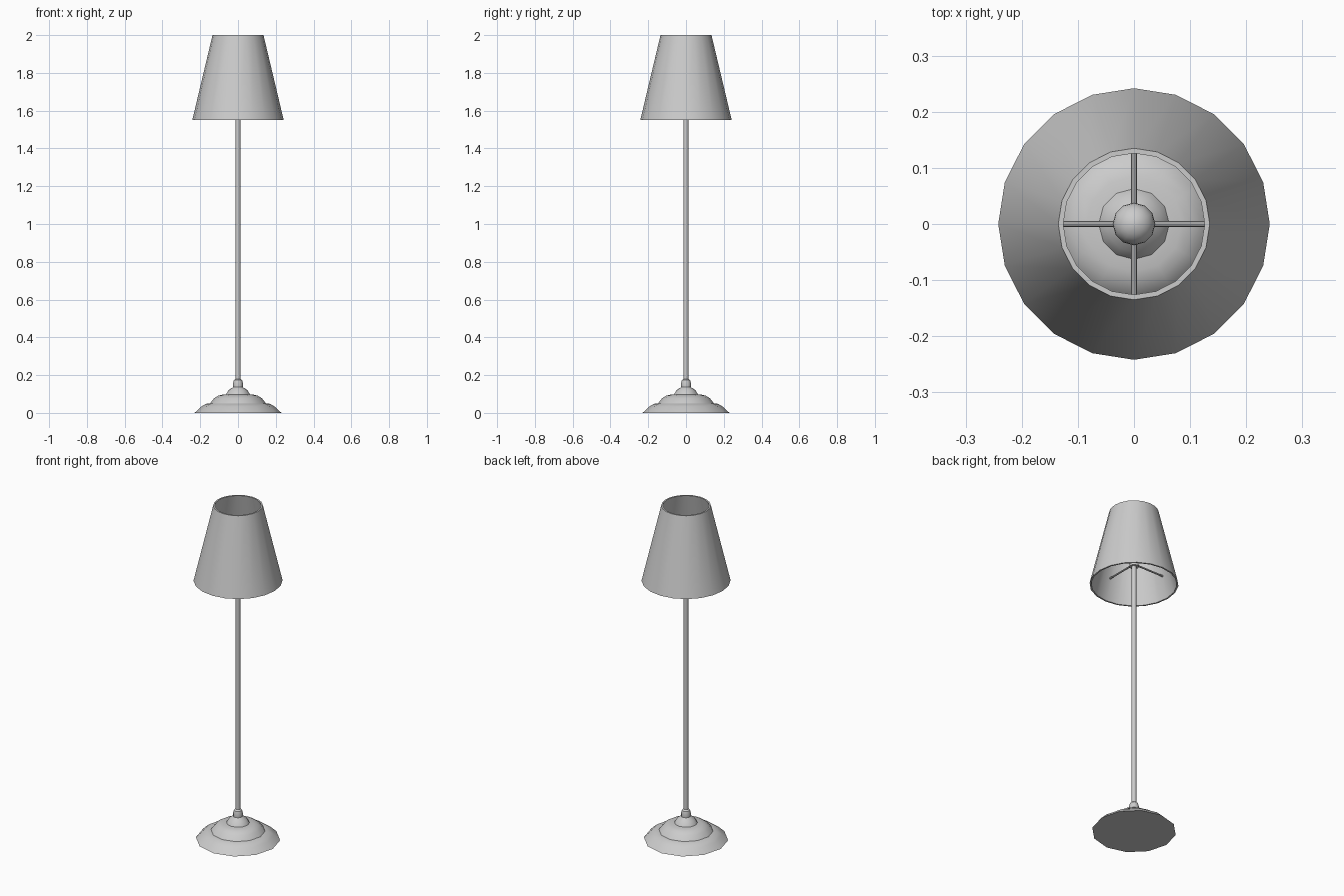
import bpy, bmesh, math

if "Cube" in bpy.data.objects:
    bpy.data.objects.remove(bpy.data.objects["Cube"])


def finish(name, bm, angle=35):
    bmesh.ops.recalc_face_normals(bm, faces=bm.faces)
    mesh = bpy.data.meshes.new(name)
    bm.to_mesh(mesh)
    bm.free()
    obj = bpy.data.objects.new(name, mesh)
    bpy.context.collection.objects.link(obj)
    bpy.ops.object.select_all(action='DESELECT')
    obj.select_set(True)
    bpy.context.view_layer.objects.active = obj
    bpy.ops.object.shade_smooth_by_angle(angle=math.radians(angle))
    return obj


def lathe(name, profile, sides, closed=False, angle=35):
    """Spin a (radius, z) profile about z; open profiles get flat end caps."""
    bm = bmesh.new()
    rings = []
    for r, z in profile:
        rings.append([bm.verts.new((r * math.cos(math.tau * i / sides),
                                    r * math.sin(math.tau * i / sides), z))
                      for i in range(sides)])
    pairs = list(zip(rings, rings[1:]))
    if closed:
        pairs.append((rings[-1], rings[0]))
    for a, b in pairs:
        for i in range(sides):
            j = (i + 1) % sides
            bm.faces.new((a[i], a[j], b[j], b[i]))
    if not closed:
        bm.faces.new(rings[0])
        bm.faces.new(rings[-1])
    return finish(name, bm, angle)


# Stepped base with a small collar knob
lathe("base", [(.23, 0), (.195, .033), (.17, .048), (.148, .051),
               (.127, .077), (.105, .091), (.085, .096), (.063, .098),
               (.05, .121), (.03, .133), (.026, .137), (.027, .155),
               (.022, .173), (.013, .18)], 12)

# Pole
lathe("pole", [(.013, .17), (.013, 1.67)], 12)

# Bulb socket
lathe("socket", [(.026, 1.66), (.026, 1.72)], 12)

# Bulb, narrowing into the socket
bulb = [(.017, 1.715), (.02, 1.735)]
for k in range(-3, 6):
    a = math.radians(k * 15)
    bulb.append((.038 * math.cos(a), 1.775 + .038 * math.sin(a)))
bulb.append((.003, 1.813))
lathe("bulb", bulb, 12, angle=60)

# Tapered shade, open at both ends, with wall thickness
lathe("shade", [(.242, 1.55), (.135, 2.0), (.126, 2.0), (.233, 1.55)], 20,
      closed=True)

# Four horizontal arms holding the shade
for n in range(4):
    bm = bmesh.new()
    bmesh.ops.create_cone(bm, cap_ends=True, segments=8, radius1=.005,
                          radius2=.005, depth=.19)
    arm = finish(f"shade_arm_{n + 1}", bm)
    a = math.tau * n / 4
    arm.location = (.112 * math.cos(a), .112 * math.sin(a), 1.677)
    arm.rotation_euler = (0, math.pi / 2, a)
